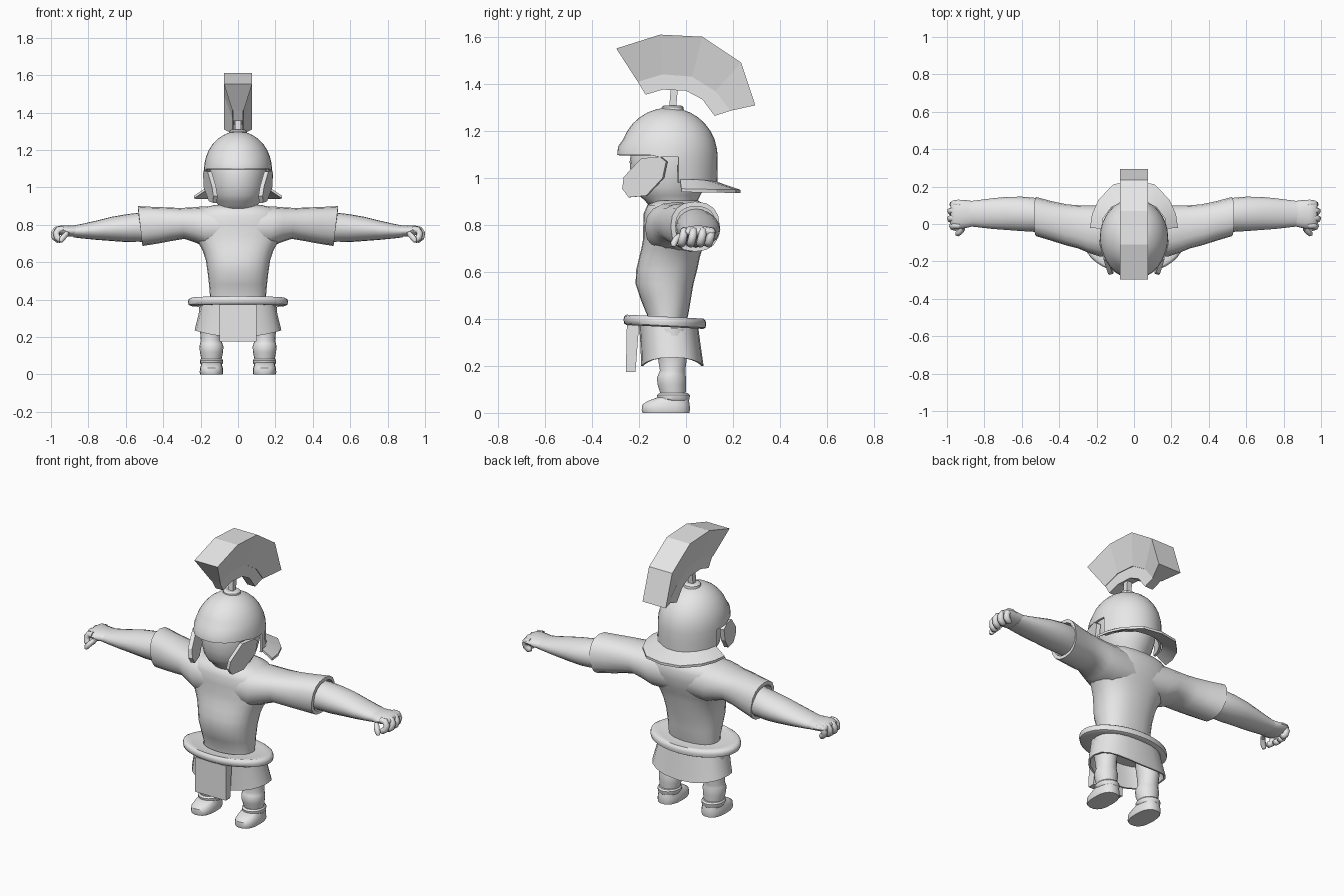
import bpy, bmesh, math
from mathutils import Vector

if "Cube" in bpy.data.objects:
    bpy.data.objects.remove(bpy.data.objects["Cube"])

grey = bpy.data.materials.new("plain grey")
grey.diffuse_color = (0.8, 0.8, 0.8, 1)
grey.use_nodes = True
grey.node_tree.nodes["Principled BSDF"].inputs["Base Color"].default_value = grey.diffuse_color


def finish(name, bm, angle=35, mirror=False, bevel=0):
    bmesh.ops.recalc_face_normals(bm, faces=bm.faces)
    me = bpy.data.meshes.new(name)
    bm.to_mesh(me)
    bm.free()
    ob = bpy.data.objects.new(name, me)
    bpy.context.collection.objects.link(ob)
    me.materials.append(grey)
    if bevel:
        b = ob.modifiers.new("bevel", 'BEVEL')
        b.width, b.segments = bevel, 2
    if mirror:
        m = ob.modifiers.new("mirror", 'MIRROR')
        m.use_mirror_merge = False
    bpy.context.view_layer.objects.active = ob
    ob.select_set(True)
    if angle:
        bpy.ops.object.shade_smooth_by_angle(angle=math.radians(angle))
    ob.select_set(False)
    return ob


def skin_rings(bm, rings, closed=False, caps=True):
    vs = [[bm.verts.new(p) for p in r] for r in rings]
    pairs = list(zip(vs, vs[1:])) + ([(vs[-1], vs[0])] if closed else [])
    for a, b in pairs:
        n = len(a)
        for i in range(n):
            bm.faces.new((a[i], a[(i + 1) % n], b[(i + 1) % n], b[i]))
    if caps and not closed:
        bm.faces.new(vs[0])
        bm.faces.new(vs[-1])
    return vs


def oval(n, power=1.0, turn=0.0):
    out = []
    for i in range(n):
        a = 2 * math.pi * i / n + turn
        c, s = math.cos(a), math.sin(a)
        out.append((math.copysign(abs(c) ** power, c), math.copysign(abs(s) ** power, s)))
    return out


def loft_z(name, secs, n=24, power=1.0, **kw):
    # sections: z, centre x, half width, front y, back y
    bm = bmesh.new()
    skin_rings(bm, [[(cx + rx * c, (f + b) / 2 + (b - f) / 2 * s, z) for c, s in oval(n, power)]
                    for z, cx, rx, f, b in secs])
    return finish(name, bm, **kw)


def loft_x(name, secs, n=20, power=1.0, lean=0, turn=0, **kw):
    # sections: x, front y, back y, bottom z, top z
    bm = bmesh.new()
    skin_rings(bm, [[(x + lean * s, (f + b) / 2 + (b - f) / 2 * c, (lo + hi) / 2 + (hi - lo) / 2 * s)
                     for c, s in oval(n, power, turn)] for x, f, b, lo, hi in secs])
    return finish(name, bm, **kw)


# Torso and sleeves
loft_z("tunic_body", [(.38, 0, .148, -.165, .0), (.42, 0, .15, -.167, .01), (.48, 0, .155, -.192, .02),
                      (.55, 0, .163, -.215, .032), (.61, 0, .172, -.212, .048), (.66, 0, .188, -.2, .058),
                      (.70, 0, .21, -.19, .07), (.74, 0, .238, -.183, .085), (.80, 0, .25, -.182, .1),
                      (.85, 0, .24, -.18, .1), (.885, 0, .21, -.165, .085), (.905, 0, .13, -.13, .05)],
       power=.85, angle=60)
loft_x("sleeve", [(.05, -.175, .09, .68, .895), (.18, -.175, .1, .68, .898), (.24, -.155, .1, .705, .893),
                  (.30, -.13, .1, .725, .89), (.36, -.115, .105, .715, .893), (.44, -.09, .122, .70, .896),
                  (.523, -.065, .144, .687, .9), (.523, -.045, .128, .705, .88), (.49, -.045, .128, .705, .88)],
       n=16, power=.85, lean=.012, mirror=True, angle=40)

# Bare arms
loft_x("arm", [(.45, -.045, .12, .70, .875), (.53, -.042, .14, .71, .865), (.60, -.038, .146, .708, .856),
               (.68, -.032, .145, .714, .842), (.76, -.026, .137, .72, .822), (.83, -.018, .128, .727, .806),
               (.88, -.012, .122, .733, .796)], mirror=True, angle=60)

# Hands: rounded palm, four curled fingers and a thumb
loft_x("palm", [(.86, -.012, .122, .735, .798), (.90, -.022, .128, .737, .796), (.94, -.025, .13, .742, .798),
                (.968, -.015, .126, .75, .792), (.98, .0, .115, .76, .78)], n=14, mirror=True, angle=60)


def finger(name, pts, radius):
    bm = bmesh.new()
    pts = [Vector(p) for p in pts]
    rings = []
    for i, p in enumerate(pts):
        t = (pts[min(i + 1, len(pts) - 1)] - pts[max(i - 1, 0)]).normalized()
        u = t.cross(Vector((.1, 1, .05)) if abs(t.y) < .8 else Vector((0, 0, 1))).normalized()
        v = t.cross(u)
        r = radius * (.55 if i == len(pts) - 1 else 1)
        rings.append([p + (u * c + v * s) * r for c, s in oval(8)])
    skin_rings(bm, rings)
    finish(name, bm, mirror=True, angle=60)


for k, (y, reach) in enumerate([(-.008, .968), (.032, .98), (.072, .978), (.108, .966)]):
    finger("finger_%d" % (k + 1), [(reach - .035, y, .775), (reach - .008, y, .774), (reach + .004, y - .003, .755),
                                   (reach, y - .008, .733), (reach - .018, y - .012, .72),
                                   (reach - .03, y - .014, .722)], .0175)
finger("thumb", [(.90, .0, .76), (.915, -.025, .752), (.93, -.043, .738), (.943, -.052, .722), (.948, -.055, .708)], .015)

# Ring belt: a rounded band swept around an oval
bm = bmesh.new()
section = [(.13, .405), (.80, .405), (.93, .410), (.985, .402), (1.0, .388), (.985, .372), (.93, .366), (.13, .37)]
section = [(.55, z) if r < .2 else (r, z) for r, z in section]
skin_rings(bm, [[(.268 * r * c, -.09 + .176 * r * s, z - .03 * r * s * .3) for r, z in section]
                for c, s in oval(36)], closed=True)
finish("belt_ring", bm, angle=50)

# Skirt with a hem that rises at the sides
bm = bmesh.new()


def hoop(rx, ry, cy, z, rise):
    return [(rx * c, cy + ry * s, z + rise * c * c) for c, s in oval(20, .8)]


skin_rings(bm, [hoop(.198, .125, -.075, .38, 0), hoop(.215, .128, -.066, .29, .015),
                hoop(.232, .133, -.058, .2, .036), hoop(.222, .123, -.058, .2, .036),
                hoop(.19, .11, -.07, .34, 0)])
finish("skirt", bm, angle=40)


def slab(name, outline, half, **kw):
    # side outline (y, z) extruded between per-point half widths
    bm = bmesh.new()
    skin_rings(bm, [[(sx * half, y, z) for y, z in outline] for sx in (-1, 1)])
    return finish(name, bm, angle=0, **kw)


# Front flap
slab("front_flap", [(-.256, .175), (-.215, .175), (-.2, .375), (-.252, .375)], .1)

# Legs, cuffs and boots
loft_z("leg", [(.05, .142, .05, -.105, -.005), (.09, .142, .056, -.112, .0), (.12, .142, .062, -.122, .0),
               (.15, .142, .064, -.125, .002), (.165, .143, .06, -.118, -.002), (.18, .144, .055, -.112, -.002),
               (.23, .146, .057, -.12, .004), (.30, .146, .062, -.13, .008), (.36, .146, .062, -.13, .008)],
       n=18, mirror=True, angle=60)
loft_z("boot_cuff", [(.052, .142, .055, -.11, .012), (.06, .142, .061, -.122, .016), (.076, .142, .062, -.125, .018),
                     (.084, .142, .056, -.115, .01)], n=18, mirror=True)
loft_z("boot", [(0, .142, .06, -.186, .016), (.012, .142, .063, -.19, .018), (.035, .142, .061, -.187, .017),
                (.05, .142, .056, -.165, .014), (.065, .142, .052, -.125, .01)],
       n=18, power=.8, mirror=True, angle=45)

# Head and neck
loft_z("head", [(.87, 0, .10, -.15, .04), (.905, 0, .105, -.175, .05), (.925, 0, .12, -.2, .06),
                (.96, 0, .135, -.222, .08), (1.01, 0, .145, -.235, .1), (1.07, 0, .152, -.24, .11),
                (1.13, 0, .15, -.23, .105), (1.2, 0, .11, -.18, .05)], angle=60)

# Helmet dome: front is cut off at the brow, the back reaches the nape
bm = bmesh.new()
ns = 32
rows = [(.98, 1.0), (1.035, 1.01), (1.09, 1.01)]
rows += [(1.095 + .205 * math.sin(a), 1.005 * math.cos(a)) for a in [math.radians(d) for d in range(9, 88, 11)]]
vs = skin_rings(bm, [[(.181 * r * c, -.073 + .206 * r * s, z) for c, s in oval(ns)] for z, r in rows], caps=False)
bm.faces.new(vs[-1])
doomed = [f for f in bm.faces if f.calc_center_median().z < 1.09 and f.calc_center_median().y < -.03]
bmesh.ops.delete(bm, geom=doomed, context='FACES')
for v in bm.verts:  # brow peak juts forward
    if 1.08 < v.co.z < 1.13 and v.co.y < -.15:
        v.co.y -= .012 * min(1, (-.15 - v.co.y) / .1)
        v.co.z += .008
bmesh.ops.recalc_face_normals(bm, faces=bm.faces)
bmesh.ops.solidify(bm, geom=bm.faces[:], thickness=.012)
finish("helmet_dome", bm, angle=35)

# Neck guard: flared plate from the nape
bm = bmesh.new()
inner = [(.175, -.025, .995), (.165, .03, .995), (.12, .09, .99), (.06, .122, .985), (0, .13, .985)]
outer = [(.235, -.02, .955), (.225, .05, .953), (.19, .13, .952), (.11, .212, .951), (.0, .232, .95)]
inner += [(-x, y, z) for x, y, z in inner[-2::-1]]
outer += [(-x, y, z) for x, y, z in outer[-2::-1]]


def lower(pts):
    return [(x, y, z - .014) for x, y, z in pts]


skin_rings(bm, [list(q) for q in zip(inner, outer, lower(outer), lower(inner))])
finish("neck_guard", bm, angle=20)

# Cheek guards
bm = bmesh.new()
cheek = [(-.19, 1.085), (-.265, 1.005), (-.272, .955), (-.245, .918), (-.17, .925), (-.1, 1.0), (-.085, 1.07), (-.11, 1.09)]


def cheek_x(y, z):
    return .187 + .27 * min(0, y + .1) - .12 * max(0, 1.03 - z)


skin_rings(bm, [[(cheek_x(y, z) - d, y + d * .3, z) for y, z in cheek] for d in (0, .022)])
finish("cheek_guard", bm, angle=25, mirror=True)

# Crest stem, its base and the fan-shaped crest
loft_z("crest_base", [(1.288, 0, .048, -.105, -.009), (1.303, 0, .046, -.103, -.011), (1.31, 0, .035, -.092, -.022)],
       n=16, angle=30)
slab("crest_stem", [(-.072, 1.3), (-.042, 1.3), (-.034, 1.39), (-.064, 1.39)], .016)
top = [(-.297, 1.552), (-.11, 1.611), (.07, 1.602), (.235, 1.492), (.295, 1.31)]
mid = [(-.205, 1.41), (-.1, 1.442), (.025, 1.432), (.125, 1.37), (.19, 1.287)]
low = [(-.172, 1.355), (-.1, 1.377), (0, 1.372), (.07, 1.335), (.122, 1.265)]


def crest(name, a, wa, b, wb):
    bm = bmesh.new()
    skin_rings(bm, [[(-wa, *p), (wa, *p), (wb, *q), (-wb, *q)] for p, q in zip(a, b)])
    finish(name, bm, angle=0)


crest("crest_fan", top, .075, mid, .03)
crest("crest_holder", mid, .026, low, .026)
